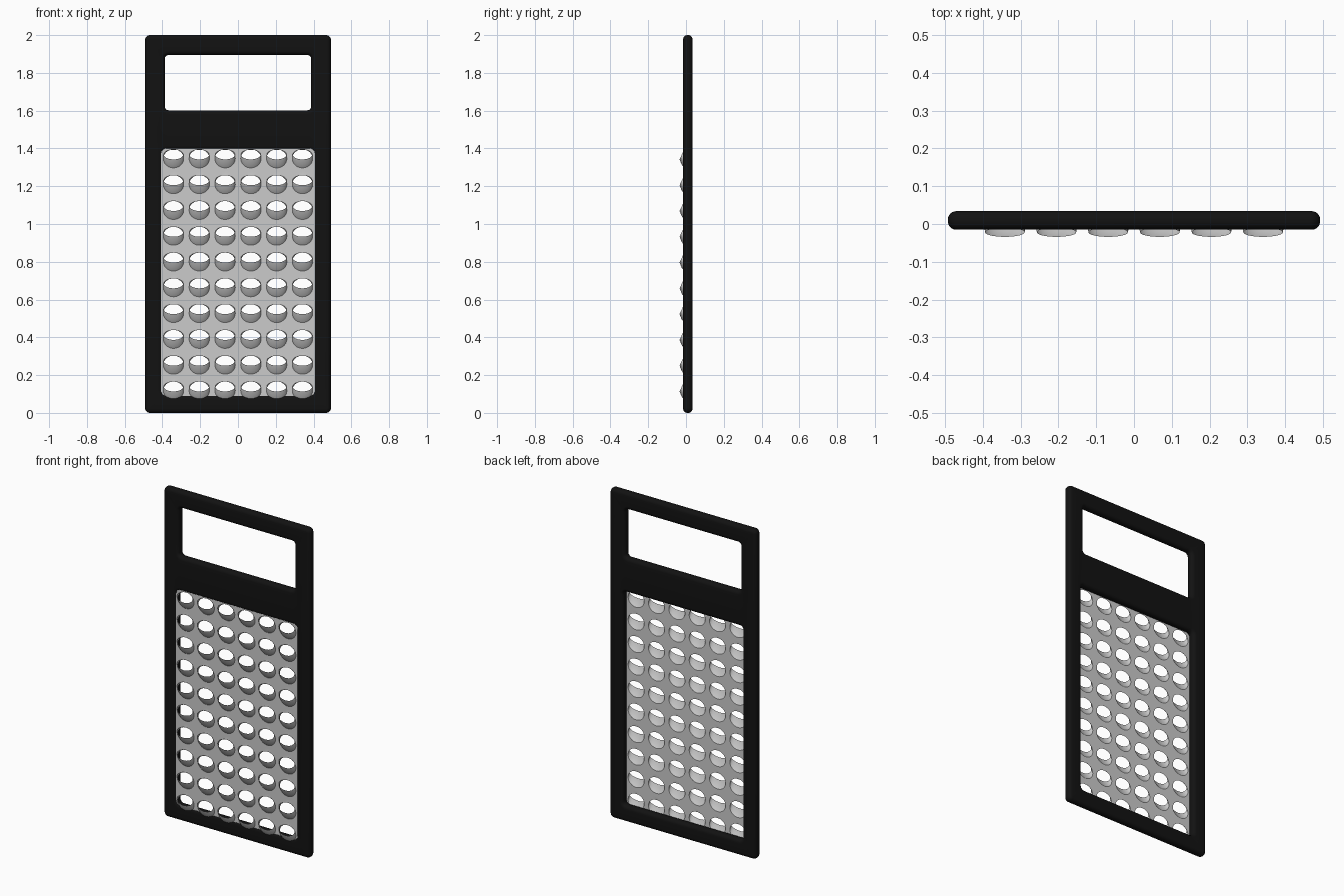
import bpy, bmesh
from math import sin, cos, pi

if "Cube" in bpy.data.objects:
    bpy.data.objects.remove(bpy.data.objects["Cube"])


def make_object(name, bm, angle, color=None):
    me = bpy.data.meshes.new(name)
    bm.to_mesh(me)
    bm.free()
    ob = bpy.data.objects.new(name, me)
    bpy.context.collection.objects.link(ob)
    if color:
        mat = bpy.data.materials.new(name + "_material")
        mat.diffuse_color = color
        mat.use_nodes = True
        mat.node_tree.nodes["Principled BSDF"].inputs["Base Color"].default_value = mat.diffuse_color
        me.materials.append(mat)
    bpy.ops.object.select_all(action='DESELECT')
    ob.select_set(True)
    bpy.context.view_layer.objects.active = ob
    bpy.ops.object.shade_smooth_by_angle(angle=angle)
    return ob


def bridge(bm, a, b):
    n = len(a)
    for i in range(n):
        j = (i + 1) % n
        bm.faces.new((a[i], a[j], b[j], b[i]))


def rounded_rect(bm, x0, x1, z0, z1, r, y, seg=6):
    corners = [(x1 - r, z1 - r), (x0 + r, z1 - r), (x0 + r, z0 + r), (x1 - r, z0 + r)]
    return [bm.verts.new((cx + r * cos(a), y, cz + r * sin(a)))
            for k, (cx, cz) in enumerate(corners)
            for a in [(k + i / seg) * pi / 2 for i in range(seg + 1)]]


# Frame: rounded walls around each outline, then flat front and back faces
FRONT, BACK, BEVEL = -0.015, 0.034, 0.022
profile = []
for i in range(7):
    a = i / 6 * pi / 2
    profile.append((BEVEL * (1 - sin(a)), FRONT + BEVEL * (1 - cos(a))))
profile += [(d, FRONT + BACK - y) for d, y in reversed(profile)]

bm = bmesh.new()
front_loops, back_loops = [], []
for x0, x1, z0, z1, r, s in ((-0.492, 0.492, 0.0, 2.0, 0.026, 1),      # outside
                             (-0.387, 0.387, 1.602, 1.895, 0.02, -1),  # handle hole
                             (-0.399, 0.399, 0.098, 1.392, 0.02, -1)):  # grating window
    rings = [rounded_rect(bm, x0 + s * d, x1 - s * d, z0 + s * d, z1 - s * d, r - s * d, y)
             for d, y in profile]
    for a, b in zip(rings, rings[1:]):
        bridge(bm, a, b)
    front_loops.append(rings[0])
    back_loops.append(rings[-1])
for loops in (front_loops, back_loops):
    edges = [bm.edges.get((l[i], l[i - 1])) for l in loops for i in range(len(l))]
    bmesh.ops.triangle_fill(bm, use_beauty=True, edges=edges)
bmesh.ops.recalc_face_normals(bm, faces=bm.faces)
make_object("frame", bm, 0.6, (0.006, 0.006, 0.006, 1))

# Grating sheet: one square cell per raised scoop
PITCH, SHEET, N = 0.1365, -0.01, 32
RX, RZ, RISE = 0.054, 0.049, 0.024


def scoop_cell(bm, cx, cz):
    square, base, middle, rim = [], [], [], []
    for i in range(N):
        a = 2 * pi * i / N
        c, s = cos(a), sin(a)
        k = PITCH / 2 / max(abs(c), abs(s))
        square.append(bm.verts.new((cx + k * c, SHEET, cz + k * s)))
        base.append(bm.verts.new((cx + RX * c, SHEET, cz + RZ * s)))
        # tilted elliptical mouth, touching the sheet at its top
        mx, mz = 0.052 * c, 0.022 + 0.026 * s
        my = SHEET - RISE * (1 - s) / 2
        # bulged loop between base and mouth
        middle.append(bm.verts.new((cx + RX * c * 0.6 + mx * 0.4, SHEET + (my - SHEET) * 0.55,
                                    cz + RZ * s * 0.6 + mz * 0.4)))
        rim.append(bm.verts.new((cx + mx, my, cz + mz)))
    bridge(bm, square, base)
    bridge(bm, base, middle)
    bridge(bm, middle, rim)


bm = bmesh.new()
for row in range(10):
    for col in range(6):
        scoop_cell(bm, (col - 2.5) * PITCH, 1.346 - row * PITCH)
bmesh.ops.remove_doubles(bm, verts=bm.verts, dist=0.0003)
bmesh.ops.recalc_face_normals(bm, faces=bm.faces)
if sum(f.normal.y for f in bm.faces) > 0:
    bmesh.ops.reverse_faces(bm, faces=bm.faces)
make_object("grating_sheet", bm, 0.6)
